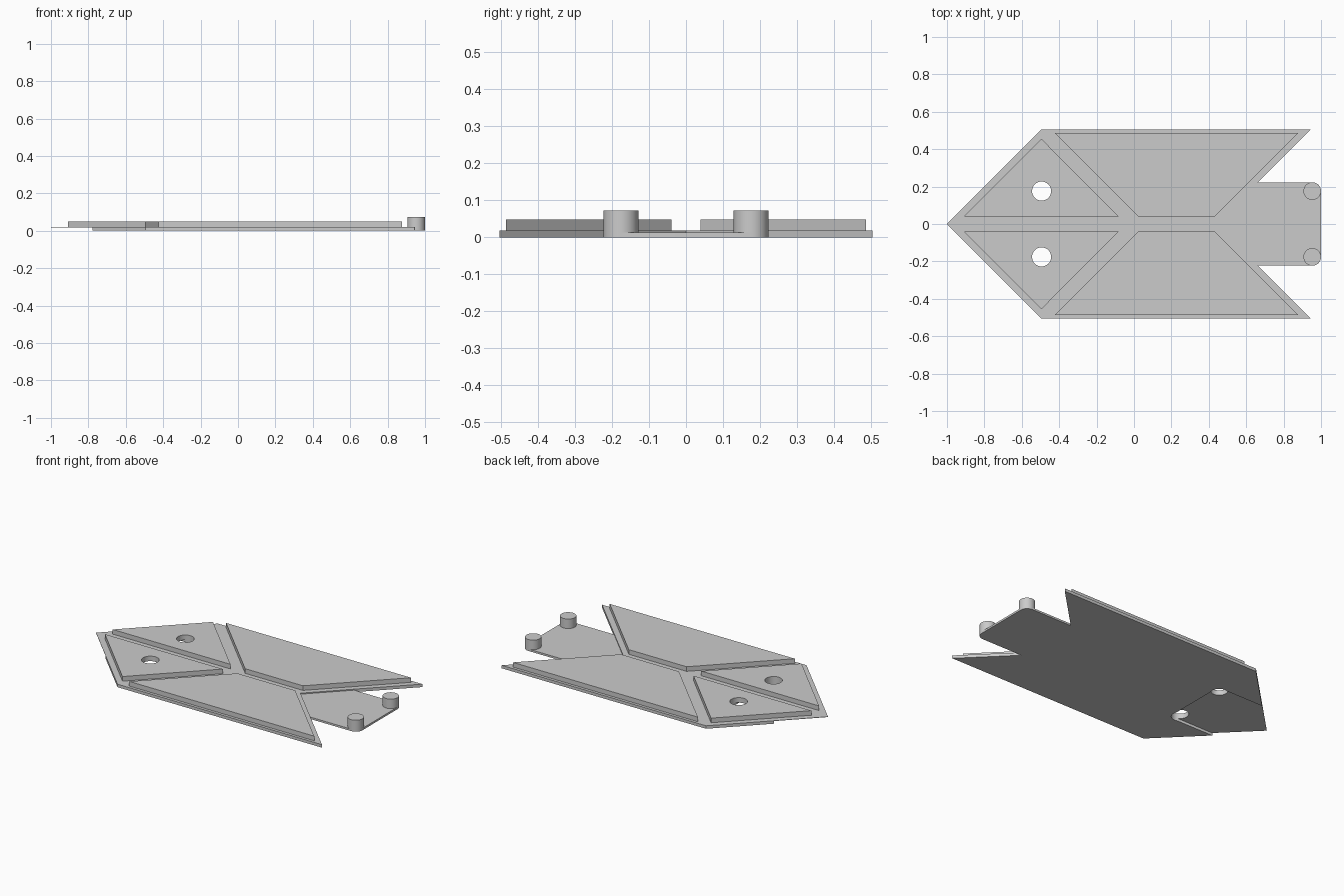
import bpy
import bmesh
from math import sin, cos, pi, radians

if "Cube" in bpy.data.objects:
    bpy.data.objects.remove(bpy.data.objects["Cube"], do_unlink=True)

# One plain grey plastic
grey = bpy.data.materials.new("plain grey")
grey.use_nodes = True
colour = (0.6, 0.6, 0.6, 1)
grey.diffuse_color = colour
grey.node_tree.nodes["Principled BSDF"].inputs["Base Color"].default_value = colour

PLATE, TAB, PANEL, PEG = 0.019, 0.0125, 0.0485, 0.073   # top heights
HALF = 0.505                                            # half width of plate
TAB_HALF, CORNER = 0.223, 0.047                         # tab width and corner radius
PITCH = 1.447                                           # tab to socket distance
PEG_X, PEG_Y = 1 - CORNER, TAB_HALF - CORNER


def arc(x, y, r, start, end, steps):
    angles = [start + (end - start) * i / steps for i in range(steps + 1)]
    return [(x + r * cos(a), y + r * sin(a)) for a in angles]


def circle(x, y, r, steps=48):
    return arc(x, y, r, 0, 2 * pi, steps)[:-1]


def mirrored(points):
    """Close an outline by adding its reflection across the long axis."""
    return points + [(x, -y) for x, y in reversed(points) if y]


def prism(name, outline, low, high, mirror=False):
    bm = bmesh.new()
    face = bm.faces.new([bm.verts.new((x, y, low)) for x, y in outline])
    top = bmesh.ops.extrude_face_region(bm, geom=[face])["geom"]
    verts = [v for v in top if isinstance(v, bmesh.types.BMVert)]
    bmesh.ops.translate(bm, verts=verts, vec=(0, 0, high - low))
    bmesh.ops.recalc_face_normals(bm, faces=bm.faces)
    mesh = bpy.data.meshes.new(name)
    bm.to_mesh(mesh)
    bm.free()
    mesh.materials.append(grey)
    obj = bpy.data.objects.new(name, mesh)
    bpy.context.collection.objects.link(obj)
    if mirror:
        mod = obj.modifiers.new("mirror", "MIRROR")
        mod.use_axis = (False, True, False)
        mod.use_mirror_merge = False
    return obj


def cut(obj, cutter):
    mod = obj.modifiers.new("cut", "BOOLEAN")
    mod.operation = "DIFFERENCE"
    mod.solver = "EXACT"
    mod.object = cutter


def finish(obj):
    bpy.ops.object.select_all(action="DESELECT")
    bpy.context.view_layer.objects.active = obj
    obj.select_set(True)
    for mod in list(obj.modifiers):
        bpy.ops.object.modifier_apply(modifier=mod.name)
    bpy.ops.object.shade_smooth_by_angle(angle=radians(30))


# Arrow-shaped base plate with a swallow-tail notch
notch = 0.945 - HALF
plate = prism("base_plate", mirrored(
    [(-1, 0), (HALF - 1, HALF), (0.945, HALF), (notch, 0)][:3]) [:3]
    + [(notch, 0), (0.945, -HALF), (HALF - 1, -HALF)], 0, PLATE)

# Rounded connecting tab that fills the notch
tip = arc(PEG_X, PEG_Y, CORNER, pi / 2, 0, 12)
tab = prism("connecting_tab", [(notch, 0)] + mirrored(
    [(notch + TAB_HALF, TAB_HALF)] + tip), 0, TAB)

# Upright pegs on the tab
pegs = prism("pegs", circle(PEG_X, PEG_Y, CORNER), 0, PEG, mirror=True)

# Raised panels: two triangles at the point, two slanted panels behind
triangles = prism("triangle_panels", [(-0.91, 0.039), (-0.495, 0.455), (-0.08, 0.039)],
                  PLATE, PANEL, mirror=True)
slants = prism("slanted_panels",
               [(-0.425, 0.487), (0.878, 0.487), (0.43, 0.039), (0.023, 0.039)],
               PLATE, PANEL, mirror=True)

# Cutters: peg holes and the shallow socket underneath the point
holes = prism("hole_cutter", circle(PEG_X - PITCH, PEG_Y, 0.051), -0.1, 0.1, mirror=True)
socket_tip = arc(PEG_X - PITCH, PEG_Y, CORNER, pi / 2, 0, 12)
socket = prism("socket_cutter", mirrored([(-1.1, TAB_HALF)] + socket_tip), -0.1, 0.0165)

cut(plate, socket)
cut(plate, holes)
cut(triangles, holes)
for part in (plate, tab, pegs, triangles, slants):
    finish(part)

for helper in (holes, socket):
    bpy.data.objects.remove(helper, do_unlink=True)
